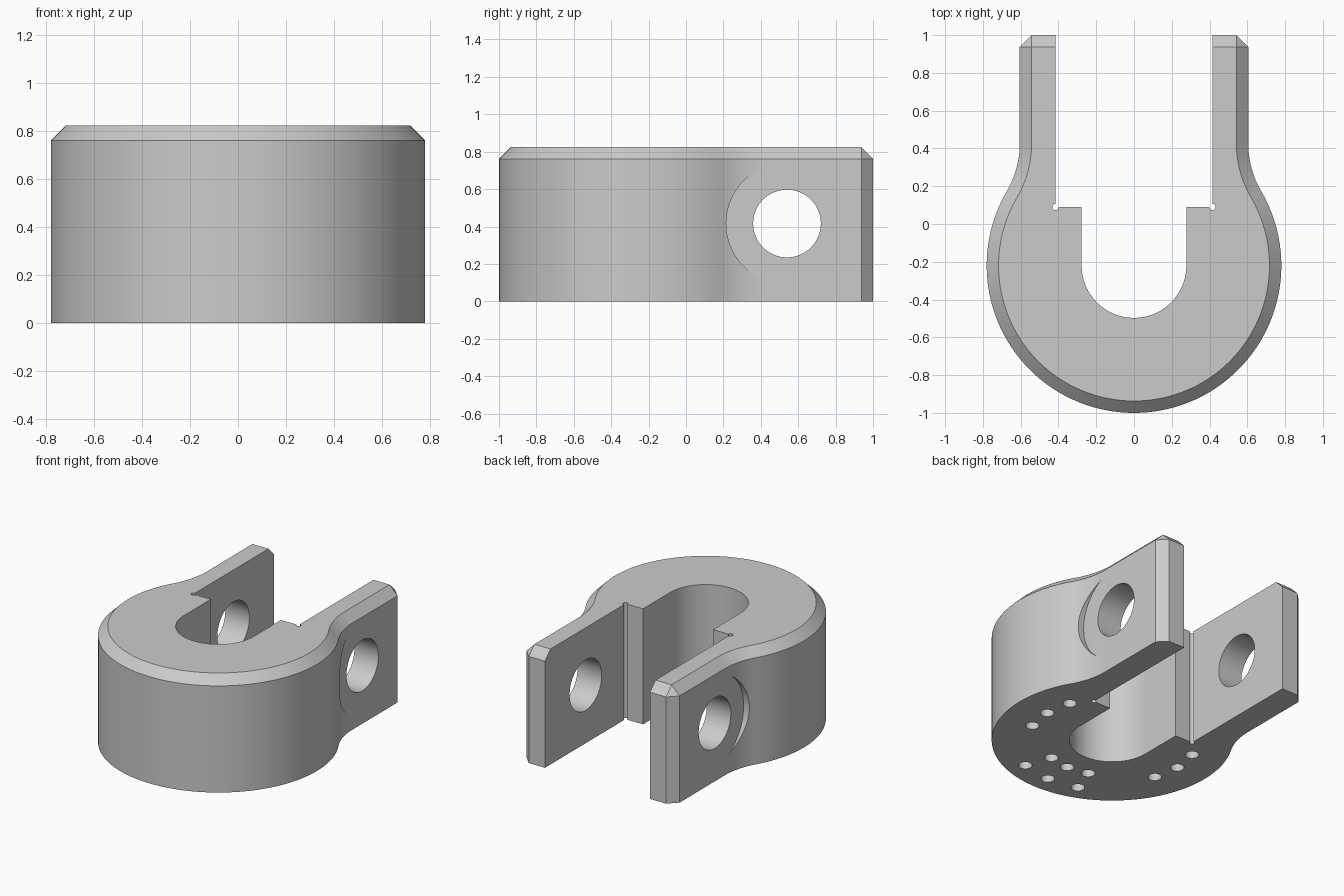
import bpy, bmesh
from math import sin, cos, acos, pi, radians
from mathutils import Matrix

if "Cube" in bpy.data.objects:
    bpy.data.objects.remove(bpy.data.objects["Cube"])

HEIGHT, CHAMFER = 0.825, 0.063
CENTRE_Y, RADIUS, BORE = -0.22, 0.78, 0.277
ARM_OUT, ARM_IN, FILLET = 0.605, 0.415, 0.5
STEP_Y, PIN_Y, PIN_Z = 0.09, 0.54, 0.416


def arc(cx, cy, r, start, end, n):
    return [(cx + r * cos(start + (end - start) * i / n),
             cy + r * sin(start + (end - start) * i / n)) for i in range(n + 1)]


def new_object(name, bm):
    mesh = bpy.data.meshes.new(name)
    bm.to_mesh(mesh)
    bm.free()
    obj = bpy.data.objects.new(name, mesh)
    bpy.context.collection.objects.link(obj)
    return obj


# Right half of the outline, as it is at the wall and at the chamfered top
theta = acos((ARM_OUT + FILLET) / (RADIUS + FILLET))
fillet_x = ARM_OUT + FILLET
fillet_y = CENTRE_Y + (RADIUS + FILLET) * sin(theta)


def half_outline(c):
    pts = arc(0, CENTRE_Y, RADIUS - c, -pi / 2, theta, 64)
    pts += arc(fillet_x, fillet_y, FILLET + c, pi + theta, pi, 20)[1:]
    corner = CHAMFER
    pts += [(ARM_OUT - c, 1 - corner), (ARM_OUT - corner, 1 - c), (ARM_IN, 1 - c)]
    pts += [(ARM_IN, STEP_Y), (BORE, STEP_Y)]
    return pts + arc(0, CENTRE_Y, BORE, 0, -pi / 2, 32)


def outline(c):
    half = half_outline(c)
    return half + [(-x, y) for x, y in reversed(half[1:-1])]


# Clevis body: straight wall, chamfer band and end caps
bm = bmesh.new()
layers = [(0, 0), (0, HEIGHT - CHAMFER), (CHAMFER, HEIGHT)]
rings = [[bm.verts.new((x, y, z)) for x, y in outline(c)] for c, z in layers]
count = len(rings[0])
for low, high in zip(rings, rings[1:]):
    for i in range(count):
        j = (i + 1) % count
        bm.faces.new((low[i], low[j], high[j], high[i]))
bm.faces.new(rings[-1])
bm.faces.new(rings[0][::-1])
bmesh.ops.remove_doubles(bm, verts=bm.verts, dist=0.0001)
bmesh.ops.recalc_face_normals(bm, faces=bm.faces)
body = new_object("clevis_body", bm)


# Cutters
def add_cylinder(bm, r, depth, loc, along_x=False, sides=64):
    m = Matrix.Translation(loc)
    if along_x:
        m = m @ Matrix.Rotation(pi / 2, 4, 'Y')
    bmesh.ops.create_cone(bm, cap_ends=True, segments=sides, radius1=r,
                          radius2=r, depth=depth, matrix=m)


def cut(bm):
    cutter = new_object("cutter", bm)
    cutter.hide_render = True
    mod = body.modifiers.new("cut", 'BOOLEAN')
    mod.operation, mod.solver, mod.object = 'DIFFERENCE', 'EXACT', cutter
    bpy.context.view_layer.objects.active = body
    bpy.ops.object.modifier_apply(modifier=mod.name)
    bpy.data.objects.remove(cutter)


# Pin hole through both arms
bm = bmesh.new()
add_cylinder(bm, 0.181, 2, (0, PIN_Y, PIN_Z), True)
cut(bm)

# Spot faces beside the arms and relief grooves in the inner corners
bm = bmesh.new()
for side in (-1, 1):
    add_cylinder(bm, 0.325, 0.4, (side * (ARM_OUT + 0.201), PIN_Y, PIN_Z), True, 96)
    add_cylinder(bm, 0.017, 2, (side * ARM_IN, STEP_Y, HEIGHT / 2), sides=20)
cut(bm)

# Blind holes in the underside
bm = bmesh.new()
for radius, middle in ((0.55, 0), (0.55, 180), (0.455, 270), (0.65, 270)):
    for offset in (-20, 0, 20):
        a = radians(middle + offset)
        add_cylinder(bm, 0.045, 0.8, (radius * cos(a), CENTRE_Y + radius * sin(a), 0),
                     sides=24)
cut(bm)

# Plain grey metal
grey = bpy.data.materials.new("plain_grey")
colour = (0.6, 0.6, 0.6, 1)
grey.use_nodes = True
grey.diffuse_color = colour
grey.node_tree.nodes["Principled BSDF"].inputs["Base Color"].default_value = colour
body.data.materials.clear()
body.data.materials.append(grey)

bpy.ops.object.select_all(action='DESELECT')
body.select_set(True)
bpy.context.view_layer.objects.active = body
bpy.ops.object.shade_smooth_by_angle(angle=radians(25))
